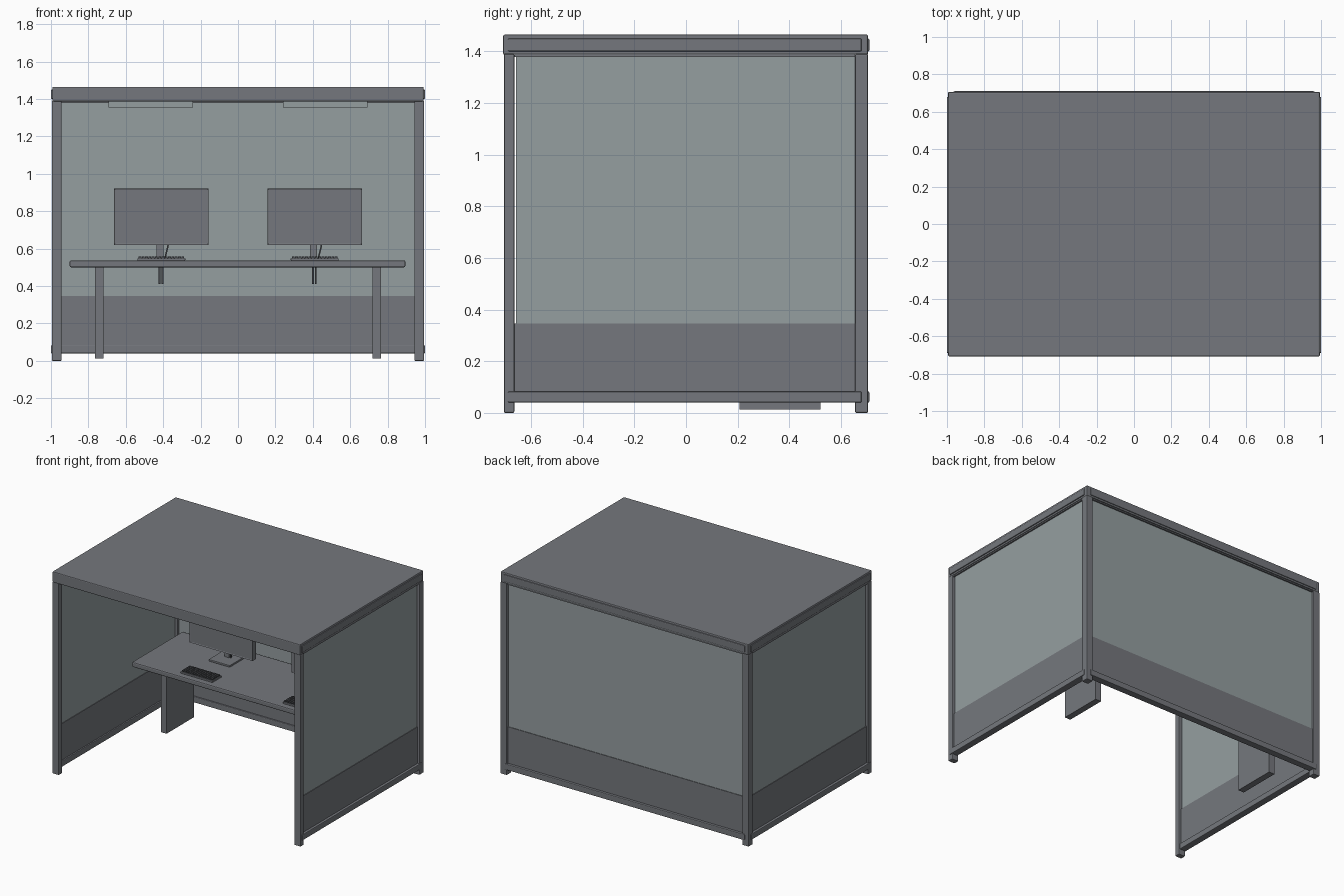
import bpy, bmesh
from mathutils import Vector

if "Cube" in bpy.data.objects:
    bpy.data.objects.remove(bpy.data.objects["Cube"])


def material(name, rgb):
    m = bpy.data.materials.new(name)
    m.diffuse_color = (*rgb, 1.0)
    m.use_nodes = True
    m.node_tree.nodes["Principled BSDF"].inputs["Base Color"].default_value = m.diffuse_color
    return m


GREY = material("slate grey", (0.178, 0.187, 0.205))
GLASS = material("pale glass", (0.30, 0.343, 0.352))
DARK = material("charcoal", (0.06, 0.063, 0.07))


def add_object(name, bm, mat, bevel=0.0):
    mesh = bpy.data.meshes.new(name)
    bm.to_mesh(mesh)
    bm.free()
    mesh.materials.append(mat)
    ob = bpy.data.objects.new(name, mesh)
    bpy.context.collection.objects.link(ob)
    if bevel:
        mod = ob.modifiers.new("edge", 'BEVEL')
        mod.width = bevel
        mod.segments = 2
    return ob


def add_box(bm, x, y, z):
    """Add a box spanning the given (min, max) ranges."""
    verts = bmesh.ops.create_cube(bm, size=1.0)["verts"]
    for v in verts:
        v.co = Vector([(a + b) / 2 + c * (b - a) for c, (a, b) in zip(v.co, (x, y, z))])
    return verts


def box(name, x, y, z, mat=GREY, bevel=0.0):
    bm = bmesh.new()
    add_box(bm, x, y, z)
    return add_object(name, bm, mat, bevel)


def span(s, a, b):
    """Range mirrored across x = 0 when s is -1."""
    return (a, b) if s > 0 else (-b, -a)


# Roof slab
box("roof", (-0.993, 0.993), (-0.708, 0.705), (1.387, 1.465), GREY, 0.006)

# Side walls: posts, rails, glass and lower panels
for s, side in ((-1, "left"), (1, "right")):
    box(side + "_front_post", span(s, 0.943, 0.995), (-0.705, -0.665), (0, 1.39), GREY, 0.005)
    box(side + "_back_post", span(s, 0.943, 0.995), (0.655, 0.705), (0, 1.39), GREY, 0.005)
    box(side + "_top_rail", span(s, 0.95, 1.0), (-0.69, 0.68), (1.40, 1.45), GREY, 0.005)
    box(side + "_bottom_rail", span(s, 0.95, 1.0), (-0.69, 0.68), (0.04, 0.083), GREY, 0.005)
    box(side + "_head_strip", span(s, 0.955, 0.988), (-0.665, 0.655), (1.379, 1.39))
    box(side + "_glass", span(s, 0.964, 0.978), (-0.658, 0.655), (0.345, 1.382), GLASS)
    box(side + "_lower_panel", span(s, 0.96, 0.982), (-0.666, 0.657), (0.08, 0.347))

# Back wall
box("back_top_rail", (-0.965, 0.965), (0.665, 0.71), (1.40, 1.45), GREY, 0.005)
box("back_bottom_rail", (-0.965, 0.965), (0.66, 0.71), (0.04, 0.083), GREY, 0.005)
box("back_head_strip", (-0.945, 0.945), (0.665, 0.698), (1.379, 1.39))
box("back_glass", (-0.945, 0.945), (0.674, 0.688), (0.345, 1.382), GLASS)
box("back_lower_panel", (-0.945, 0.945), (0.67, 0.692), (0.08, 0.347))

# Desk
box("desk_top", (-0.9, 0.895), (0.07, 0.65), (0.5, 0.537), GREY, 0.008)


def monitor(cx, tag):
    # Housing with an inset screen on the front face
    bm = bmesh.new()
    add_box(bm, (cx - 0.253, cx + 0.253), (0.39, 0.43), (0.62, 0.92))
    front = [f for f in bm.faces if f.normal.y < -0.9 or f.calc_center_median().y < 0.391]
    bmesh.ops.inset_region(bm, faces=front, thickness=0.009, depth=-0.003)
    add_box(bm, (cx - 0.18, cx + 0.18), (0.43, 0.465), (0.66, 0.88))
    bm.normal_update()
    add_object("monitor_" + tag, bm, GREY)
    # Stand
    box("stand_base_" + tag, (cx - 0.085, cx + 0.085), (0.37, 0.53), (0.536, 0.55), GREY, 0.003)
    box("stand_column_" + tag, (cx - 0.025, cx + 0.012), (0.465, 0.495), (0.545, 0.78))
    # Slanted lead behind the stand and two tails under the desk
    bm = bmesh.new()
    for v in add_box(bm, (cx + 0.015, cx + 0.023), (0.47, 0.478), (0.545, 0.65)):
        v.co.x += 0.025 * (v.co.z > 0.6)
    for dx in (-0.014, 0.002):
        add_box(bm, (cx + dx, cx + dx + 0.009), (0.47, 0.479), (0.41, 0.505))
    add_object("cables_" + tag, bm, DARK)


def keyboard(cx, tag):
    box("keyboard_tray_" + tag, (cx - 0.128, cx + 0.128), (0.11, 0.215), (0.536, 0.548), GREY, 0.002)
    bm = bmesh.new()
    cols, rows = 14, 5
    px, py = 0.246 / cols, 0.094 / rows
    for i in range(cols):
        for j in range(rows):
            x, y = cx - 0.123 + i * px, 0.1155 + j * py
            add_box(bm, (x + 0.0015, x + px - 0.0015), (y + 0.0015, y + py - 0.0015), (0.546, 0.557))
    add_object("keyboard_keys_" + tag, bm, DARK)


for s, side in ((-1, "left"), (1, "right")):
    box("desk_leg_" + side, span(s, 0.718, 0.764), (0.207, 0.52), (0.013, 0.502))
    box("ceiling_light_" + side, span(s, 0.24, 0.692), (-0.15, 0.15), (1.355, 1.39), GLASS)
    monitor(s * 0.41, side)
    keyboard(s * 0.41, side)
